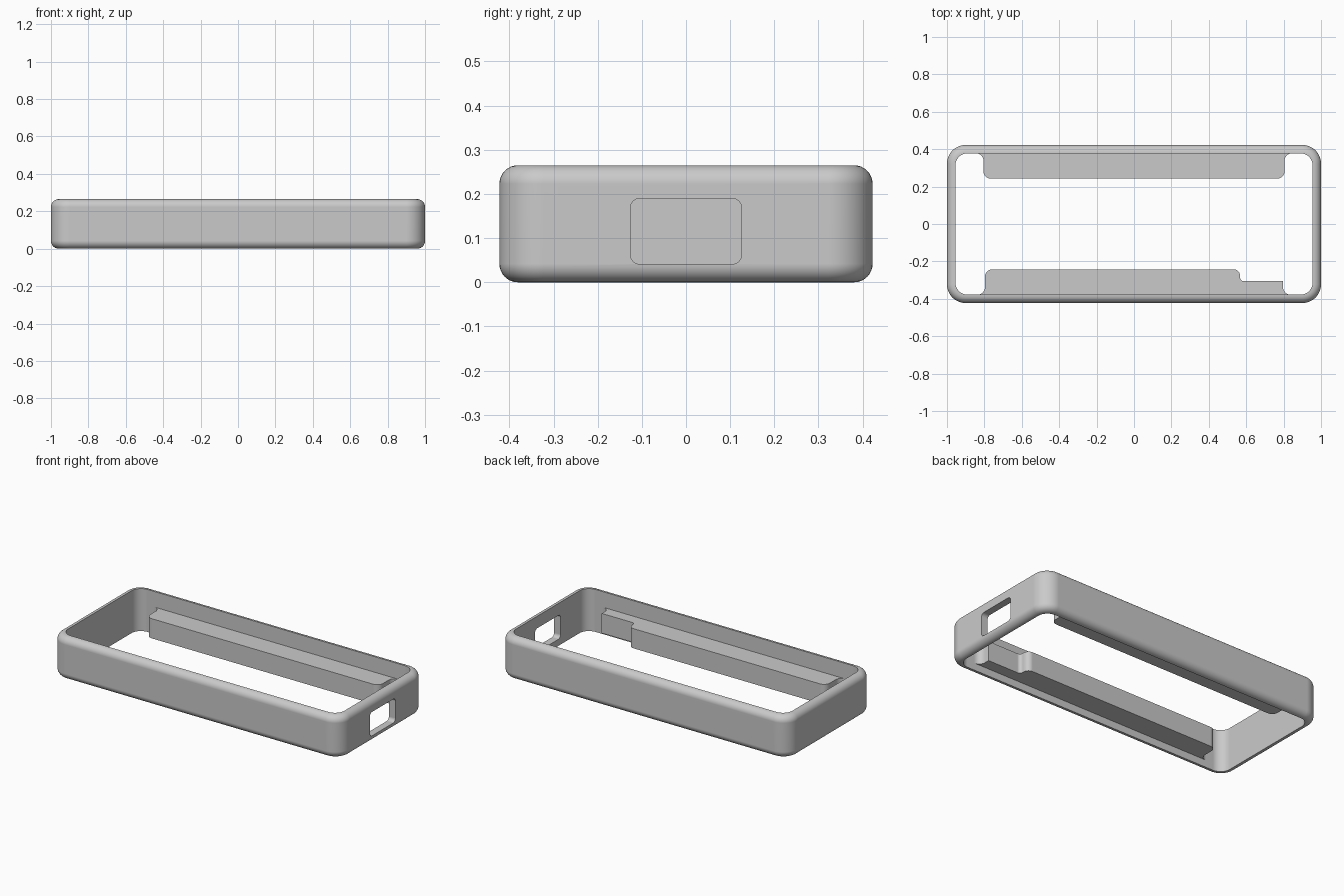
import bpy, bmesh, math
from mathutils import Vector

if "Cube" in bpy.data.objects:
    bpy.data.objects.remove(bpy.data.objects["Cube"], do_unlink=True)

grey = bpy.data.materials.new("plain_grey")
grey.use_nodes = True
GREY = (0.59, 0.59, 0.59, 1)
grey.diffuse_color = GREY
grey.node_tree.nodes["Principled BSDF"].inputs["Base Color"].default_value = GREY

HEIGHT, HALF_X, HALF_Y = 0.265, 1.0, 0.4225
INNER_X, INNER_Y = 0.955, 0.378
FILLET, CORNER = 0.042, 0.1


def finish(name, bm):
    bmesh.ops.remove_doubles(bm, verts=bm.verts, dist=0.0001)
    bmesh.ops.recalc_face_normals(bm, faces=bm.faces)
    mesh = bpy.data.meshes.new(name)
    bm.to_mesh(mesh)
    bm.free()
    mesh.materials.append(grey)
    obj = bpy.data.objects.new(name, mesh)
    bpy.context.collection.objects.link(obj)
    return obj


def smooth(obj):
    """Smooth the fillets while the large faces stay flat."""
    bpy.ops.object.select_all(action="DESELECT")
    obj.select_set(True)
    bpy.context.view_layer.objects.active = obj
    bpy.ops.object.shade_smooth_by_angle(angle=math.radians(35))
    obj.modifiers.new("flat_face_normals", "WEIGHTED_NORMAL").keep_sharp = True


def rounded(corners, steps=8):
    """Round each (x, y, radius) corner of a polygon with a tangent arc."""
    out = []
    for i, (x, y, r) in enumerate(corners):
        p = Vector((x, y))
        if r == 0:
            out.append(p)
            continue
        a = (Vector(corners[i - 1][:2]) - p).normalized()
        b = (Vector(corners[(i + 1) % len(corners)][:2]) - p).normalized()
        half = a.angle(b) / 2
        centre = p + (a + b).normalized() * r / math.sin(half)
        start = (p + a * r / math.tan(half) - centre).normalized()
        end = (p + b * r / math.tan(half) - centre).normalized()
        for k in range(steps + 1):
            out.append(centre + start.slerp(end, k / steps).normalized() * r)
    return out


def rectangle(hx, hy, r, steps=8):
    return rounded([(-hx, -hy, r), (hx, -hy, r), (hx, hy, r), (-hx, hy, r)], steps)


def prism(name, outline, place, depth):
    """Extrude an outline; place maps its 2D points into space."""
    bm = bmesh.new()
    face = bm.faces.new([bm.verts.new(place(p)) for p in outline])
    ext = bmesh.ops.extrude_face_region(bm, geom=[face], use_keep_orig=True)
    verts = [g for g in ext["geom"] if isinstance(g, bmesh.types.BMVert)]
    bmesh.ops.translate(bm, verts=verts, vec=depth)
    return finish(name, bm)


# Wall ring: filleted section swept round a rounded rectangle
section = []
arc = [math.pi / 2 * k / 8 for k in range(9)]
for t in arc:
    section.append((FILLET * (1 - math.sin(t)), FILLET * (1 - math.cos(t))))
section += [(d, HEIGHT - z) for d, z in reversed(section)]

bm = bmesh.new()
loops = [(rectangle(HALF_X - d, HALF_Y - d, CORNER - d, 12), z) for d, z in section]
inner = rectangle(INNER_X, INNER_Y, 0.065, 12)
loops += [(inner, HEIGHT), (inner, 0)]
rings = [[bm.verts.new((p.x, p.y, z)) for p in pts] for pts, z in loops]
for i, ring in enumerate(rings):
    nxt = rings[(i + 1) % len(rings)]
    for j in range(len(ring)):
        k = (j + 1) % len(ring)
        bm.faces.new((ring[j], ring[k], nxt[k], nxt[j]))
wall = finish("frame_wall", bm)

# Port opening through the +x end
cutter = prism("port_cutter", rectangle(0.126, 0.0745, 0.022),
               lambda p: (0.9, p.x, p.y + 0.1155), (0.2, 0, 0))
cutter.hide_render = True
cut = wall.modifiers.new("port_opening", "BOOLEAN")
cut.operation, cut.solver, cut.object = "DIFFERENCE", "EXACT", cutter
bpy.context.view_layer.objects.active = wall
bpy.ops.object.modifier_apply(modifier=cut.name)
bpy.data.objects.remove(cutter, do_unlink=True)
smooth(wall)

# Inner rails, rooted in the long walls with filleted ends
RAIL_BOTTOM, RAIL_TOP = 0.045, 0.168
ROOT, LIP, NOTCH, R = INNER_Y + 0.01, 0.242, 0.306, 0.04


def rail(name, outline):
    obj = prism(name, rounded(outline), lambda p: (p.x, p.y, RAIL_BOTTOM),
                (0, 0, RAIL_TOP - RAIL_BOTTOM))
    smooth(obj)


END = 0.805
rail("back_rail", [
    (-END - R, ROOT, 0), (-END - R, INNER_Y, 0), (-END, INNER_Y, R), (-END, LIP, R),
    (END, LIP, R), (END, INNER_Y, R), (END + R, INNER_Y, 0), (END + R, ROOT, 0)])

END, STEP = 0.797, 0.567
rail("front_rail", [
    (-END - R, -ROOT, 0), (-END - R, -INNER_Y, 0), (-END, -INNER_Y, R), (-END, -LIP, R),
    (STEP, -LIP, 0.035), (STEP, -NOTCH, 0.02), (END, -NOTCH, 0),
    (END, -INNER_Y, R), (END + R, -INNER_Y, 0), (END + R, -ROOT, 0)])
